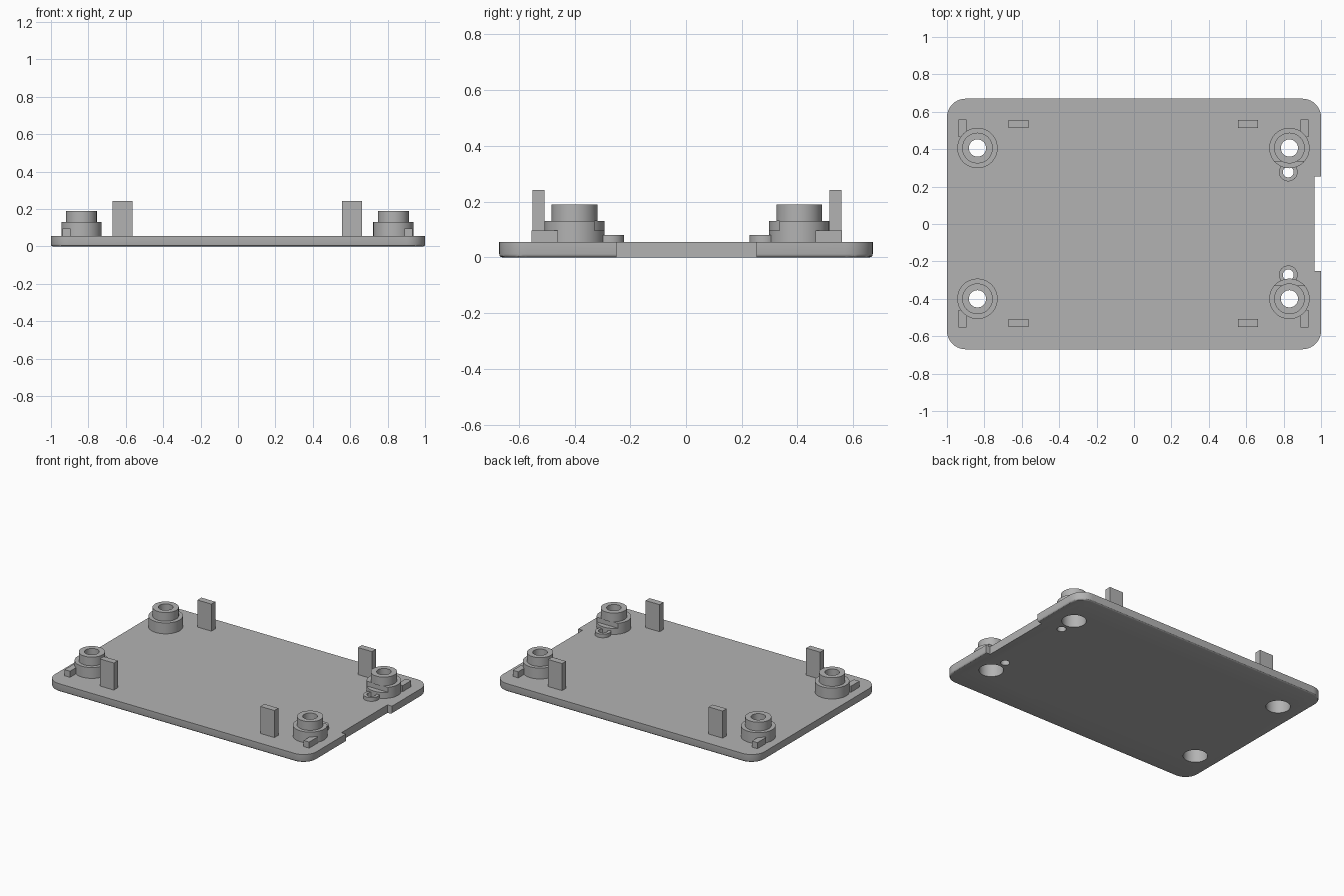
import bpy, bmesh, math
from mathutils import Matrix

if "Cube" in bpy.data.objects:
    bpy.data.objects.remove(bpy.data.objects["Cube"], do_unlink=True)

grey = bpy.data.materials.new("plain grey plastic")
grey.use_nodes = True
COLOUR = (0.45, 0.45, 0.45, 1)
grey.diffuse_color = COLOUR
grey.node_tree.nodes["Principled BSDF"].inputs["Base Color"].default_value = COLOUR

CX, CY = -0.003, 0.003          # centre of the fittings
BX, BY = 0.834, 0.403           # boss offset from that centre
PIN_X, PIN_Y, PIN_HOLE = 0.825, 0.275, 0.029
PLATE_TOP, SUNK = 0.055, 0.045  # fittings start slightly inside the plate
BORE = 0.077
SIDES = 48


def finish(name, bm):
    bmesh.ops.recalc_face_normals(bm, faces=bm.faces)
    mesh = bpy.data.meshes.new(name)
    bm.to_mesh(mesh)
    bm.free()
    mesh.materials.append(grey)
    obj = bpy.data.objects.new(name, mesh)
    bpy.context.collection.objects.link(obj)
    return obj


def box_bm(x0, x1, y0, y1, z0, z1):
    bm = bmesh.new()
    move = Matrix.Translation(((x0 + x1) / 2, (y0 + y1) / 2, (z0 + z1) / 2))
    size = Matrix.Diagonal((abs(x1 - x0), abs(y1 - y0), z1 - z0, 1))
    bmesh.ops.create_cube(bm, size=1, matrix=move @ size)
    return bm


def box(name, *limits):
    return finish(name, box_bm(*limits))


def lathe(name, x, y, profile):
    """Spin a closed (radius, height) outline around a vertical axis."""
    bm = bmesh.new()
    rings = []
    for r, z in profile:
        rings.append([bm.verts.new((x + r * math.cos(math.tau * i / SIDES),
                                    y + r * math.sin(math.tau * i / SIDES), z))
                      for i in range(SIDES)])
    for a, b in zip(rings, rings[1:] + rings[:1]):
        for i in range(SIDES):
            j = (i + 1) % SIDES
            bm.faces.new((a[i], a[j], b[j], b[i]))
    return finish(name, bm)


def rod(name, x, y, r, z0, z1):
    bm = bmesh.new()
    bmesh.ops.create_cone(bm, cap_ends=True, segments=SIDES, radius1=r, radius2=r,
                          depth=z1 - z0, matrix=Matrix.Translation((x, y, (z0 + z1) / 2)))
    return finish(name, bm)


def cut(obj, cutter):
    mod = obj.modifiers.new("cut", 'BOOLEAN')
    mod.operation, mod.solver, mod.object = 'DIFFERENCE', 'EXACT', cutter
    bpy.context.view_layer.objects.active = obj
    bpy.ops.object.modifier_apply(modifier=mod.name)
    bpy.data.objects.remove(cutter, do_unlink=True)


def smooth(obj):
    bpy.ops.object.select_all(action='DESELECT')
    obj.select_set(True)
    bpy.context.view_layer.objects.active = obj
    bpy.ops.object.shade_smooth_by_angle(angle=math.radians(30))


# Base plate: rounded corners and a softened lower edge
bm = box_bm(-1, 1, -0.67, 0.67, 0, PLATE_TOP)
upright = [e for e in bm.edges if abs(e.verts[0].co.z - e.verts[1].co.z) > 0.01]
bmesh.ops.bevel(bm, geom=upright, offset=0.1, segments=10, profile=0.5, affect='EDGES')
lower = [e for e in bm.edges if all(v.co.z < 0.001 for v in e.verts)]
bmesh.ops.bevel(bm, geom=lower, offset=0.012, segments=3, profile=0.5, affect='EDGES')
plate = finish("base_plate", bm)

# Notch in the edge, screw bores and pin holes
cut(plate, box("notch_cutter", 0.966, 1.1, -0.25, 0.253, -0.1, 0.2))
for sy in (-1, 1):
    for sx in (-1, 1):
        cut(plate, rod("bore_cutter", CX + sx * BX, CY + sy * BY, BORE, -0.1, 0.2))
    cut(plate, rod("pin_cutter", PIN_X, CY + sy * PIN_Y, PIN_HOLE, -0.1, 0.2))
smooth(plate)

# Stepped screw boss outline: wide recess below, narrow hole above
BOSS = [(BORE, SUNK), (BORE, 0.093), (0.046, 0.093), (0.046, 0.19),
        (0.082, 0.19), (0.082, 0.13), (0.108, 0.13), (0.108, SUNK)]
PIN = [(PIN_HOLE, SUNK), (PIN_HOLE, 0.08), (0.05, 0.08), (0.05, SUNK)]

for sx, side in ((-1, "right"), (1, "left")):
    for sy, end in ((-1, "front"), (1, "back")):
        tag = end + "_" + side
        x, y = CX + sx * BX, CY + sy * BY
        boss = lathe("screw_boss_" + tag, x, y, BOSS)
        if sx > 0:
            # Ledge cut above the locating pin
            cut(boss, box("ledge_cutter", x - 0.2, x + 0.2,
                          CY + sy * 0.2, CY + sy * 0.332, 0.096, 0.1305))
            smooth(lathe("locating_pin_" + tag, PIN_X, CY + sy * PIN_Y, PIN))
        smooth(boss)
        # Low rib beside the boss and tall upright tab
        box("rib_" + tag, CX + sx * 0.893, CX + sx * 0.935,
            CY + sy * 0.462, CY + sy * 0.557, SUNK, 0.097)
        box("clip_tab_" + tag, CX + sx * 0.56, CX + sx * 0.667,
            CY + sy * 0.511, CY + sy * 0.554, SUNK, 0.242)
